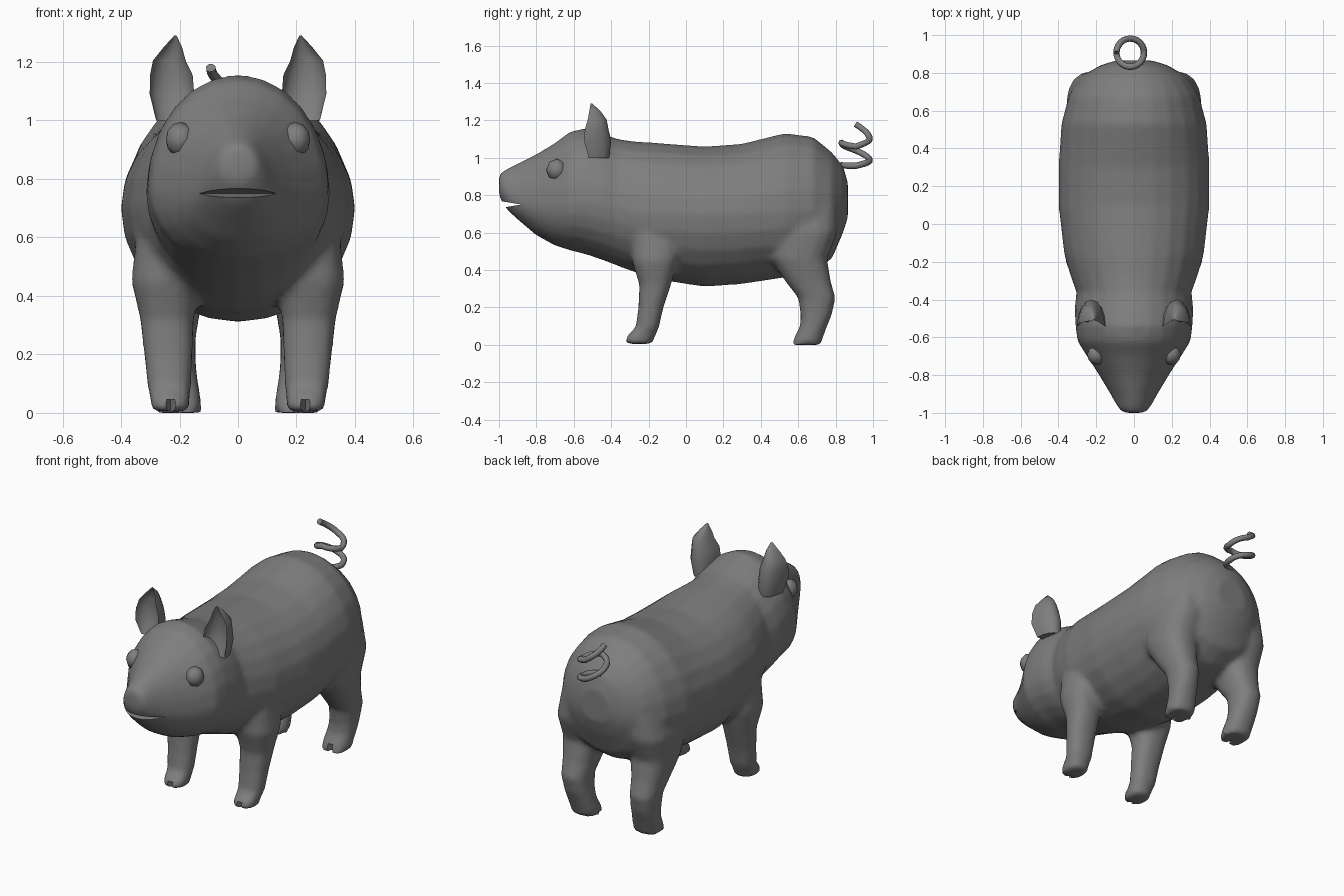
import bpy, bmesh, math
from mathutils import Vector

if "Cube" in bpy.data.objects:
    bpy.data.objects.remove(bpy.data.objects["Cube"])

grey = bpy.data.materials.new("plain grey")
grey.diffuse_color = (0.21, 0.21, 0.21, 1)
grey.use_nodes = True
grey.node_tree.nodes["Principled BSDF"].inputs["Base Color"].default_value = grey.diffuse_color


def make_object(name, bm):
    bmesh.ops.recalc_face_normals(bm, faces=bm.faces)
    mesh = bpy.data.meshes.new(name)
    bm.to_mesh(mesh)
    bm.free()
    mesh.materials.append(grey)
    obj = bpy.data.objects.new(name, mesh)
    bpy.context.collection.objects.link(obj)
    return obj


def select(obj):
    bpy.ops.object.select_all(action='DESELECT')
    obj.select_set(True)
    bpy.context.view_layer.objects.active = obj


def smooth(obj, degrees=50):
    select(obj)
    bpy.ops.object.shade_smooth_by_angle(angle=math.radians(degrees))


def loft(bm, rings):
    """Skin a list of closed rings and cap both ends."""
    loops = [[bm.verts.new(p) for p in ring] for ring in rings]
    n = len(loops[0])
    for a, b in zip(loops, loops[1:]):
        for i in range(n):
            bm.faces.new((a[i], a[(i + 1) % n], b[(i + 1) % n], b[i]))
    bm.faces.new(loops[0])
    bm.faces.new(loops[-1])


def circle(n):
    return [(math.cos(2 * math.pi * i / n), math.sin(2 * math.pi * i / n)) for i in range(n)]


# torso and head: y, top, bottom, half width, height of widest point
torso = [
    (-1.0, .905, .80, .05, .85), (-.985, .925, .765, .075, .84),
    (-.95, .945, .715, .098, .80), (-.90, .97, .67, .125, .77),
    (-.80, 1.02, .585, .185, .75), (-.70, 1.08, .53, .25, .75),
    (-.62, 1.14, .505, .30, .76), (-.54, 1.158, .485, .31, .77),
    (-.45, 1.13, .455, .315, .75), (-.36, 1.10, .42, .305, .73),
    (-.28, 1.088, .39, .335, .71), (-.16, 1.08, .35, .37, .70),
    (.10, 1.06, .31, .40, .70), (.30, 1.075, .325, .40, .70),
    (.53, 1.132, .36, .385, .71), (.68, 1.112, .39, .345, .72),
    (.78, 1.03, .46, .28, .73), (.84, .955, .60, .18, .74),
    (.865, .87, .68, .10, .75)]
body_bm = bmesh.new()
loft(body_bm, [[(hw * c, y, mid + s * ((top - mid) if s > 0 else (mid - bot)))
                for c, s in circle(24)] for y, top, bot, hw, mid in torso])

# legs: z, y front, y back, x inner, x outer
front_leg = [(.005, -.33, -.18, .165, .295), (.045, -.32, -.165, .165, .30),
             (.09, -.27, -.145, .16, .31), (.20, -.255, -.12, .155, .322),
             (.32, -.25, -.08, .15, .335), (.45, -.29, -.04, .13, .365),
             (.60, -.30, .0, .10, .35)]
hind_leg = [(0, .565, .72, .125, .288), (.045, .58, .735, .125, .29),
            (.10, .61, .755, .135, .295), (.16, .612, .78, .143, .30),
            (.25, .60, .80, .145, .31), (.34, .53, .775, .13, .325),
            (.46, .45, .755, .10, .35), (.60, .43, .81, .08, .36),
            (.75, .50, .81, .08, .32)]
for side in (-1, 1):
    for leg in (front_leg, hind_leg):
        rings = []
        for z, y0, y1, x0, x1 in leg:
            ring = []
            for c, s in circle(16):
                c = math.copysign(abs(c) ** .85, c)
                s = math.copysign(abs(s) ** .85, s)
                ring.append((side * ((x0 + x1) / 2 + c * (x1 - x0) / 2),
                             (y0 + y1) / 2 + s * (y1 - y0) / 2, z))
            rings.append(ring)
        loft(body_bm, rings)
body = make_object("body", body_bm)

# blend legs into torso
remesh = body.modifiers.new("blend", 'REMESH')
remesh.mode = 'VOXEL'
remesh.voxel_size = .018
soften = body.modifiers.new("soften", 'SMOOTH')
soften.factor, soften.iterations = .5, 4

# mouth slit and hoof clefts, cut as wedges
cut_bm = bmesh.new()
mouth = [(-1.05, .778), (-1.05, .722), (-.88, .75)]
loft(cut_bm, [[(x, y, z) for y, z in mouth] for x in (-.25, .25)])
for side in (-1, 1):
    for x, y in ((.23, -.33), (.207, .565)):
        wedge = [(side * x - .028, y - .02), (side * x + .028, y - .02), (side * x, y + .06)]
        loft(cut_bm, [[(px, py, z) for px, py in wedge] for z in (-.1, .045)])
cutter = make_object("mouth_and_hoof_cutter", cut_bm)
cut = body.modifiers.new("cut", 'BOOLEAN')
cut.operation, cut.solver, cut.object = 'DIFFERENCE', 'EXACT', cutter
select(body)
bpy.ops.object.convert(target='MESH')
smooth(body)
cutter.hide_render = True
cutter.hide_set(True)

# ears: z, x centre, y of front rim, half width, depth
ear = [(1.0, .215, -.52, .065, .11), (1.09, .226, -.545, .076, .145),
       (1.155, .228, -.54, .073, .125), (1.205, .235, -.525, .056, .10),
       (1.25, .223, -.517, .032, .06), (1.29, .214, -.51, .004, .008)]
for side, label in ((-1, "left"), (1, "right")):
    bm = bmesh.new()
    loft(bm, [[(side * (x + w * c), y + d * (s if s > 0 else -.5 * s * (z > 1.05)), z)
               for c, s in circle(16)] for z, x, y, w, d in ear])
    smooth(make_object(label + "_ear", bm), 60)

    # eyes
    bm = bmesh.new()
    bmesh.ops.create_uvsphere(bm, u_segments=8, v_segments=6, radius=1)
    for v in bm.verts:
        p = v.co.copy()
        v.co = Vector((side * (.197 + .05 * p.z), -.692 + .055 * p.x, .935 + .06 * p.y))
    smooth(make_object(label + "_eye", bm), 60)

# curly tail: heights at each quarter turn
heights = [.96, .957, .985, 1.04, 1.08, 1.06, 1.10, 1.18]
curve = bpy.data.curves.new("tail", 'CURVE')
curve.dimensions = '3D'
curve.bevel_depth, curve.bevel_resolution = .017, 2
curve.use_fill_caps = True
steps = 6
count = (len(heights) - 1) * steps + 1
spline = curve.splines.new('POLY')
spline.points.add(count - 1)
for i in range(count):
    q = min(i // steps, len(heights) - 2)
    f = i / steps - q
    a = math.pi / 2 * (i / steps - 1)
    z = heights[q] + (heights[q + 1] - heights[q]) * f
    spline.points[i].co = (-.02 + .073 * math.cos(a), .907 + .075 * math.sin(a), z, 1)
curve.materials.append(grey)
tail = bpy.data.objects.new("tail", curve)
bpy.context.collection.objects.link(tail)
select(tail)
bpy.ops.object.convert(target='MESH')
smooth(bpy.context.view_layer.objects.active, 60)
